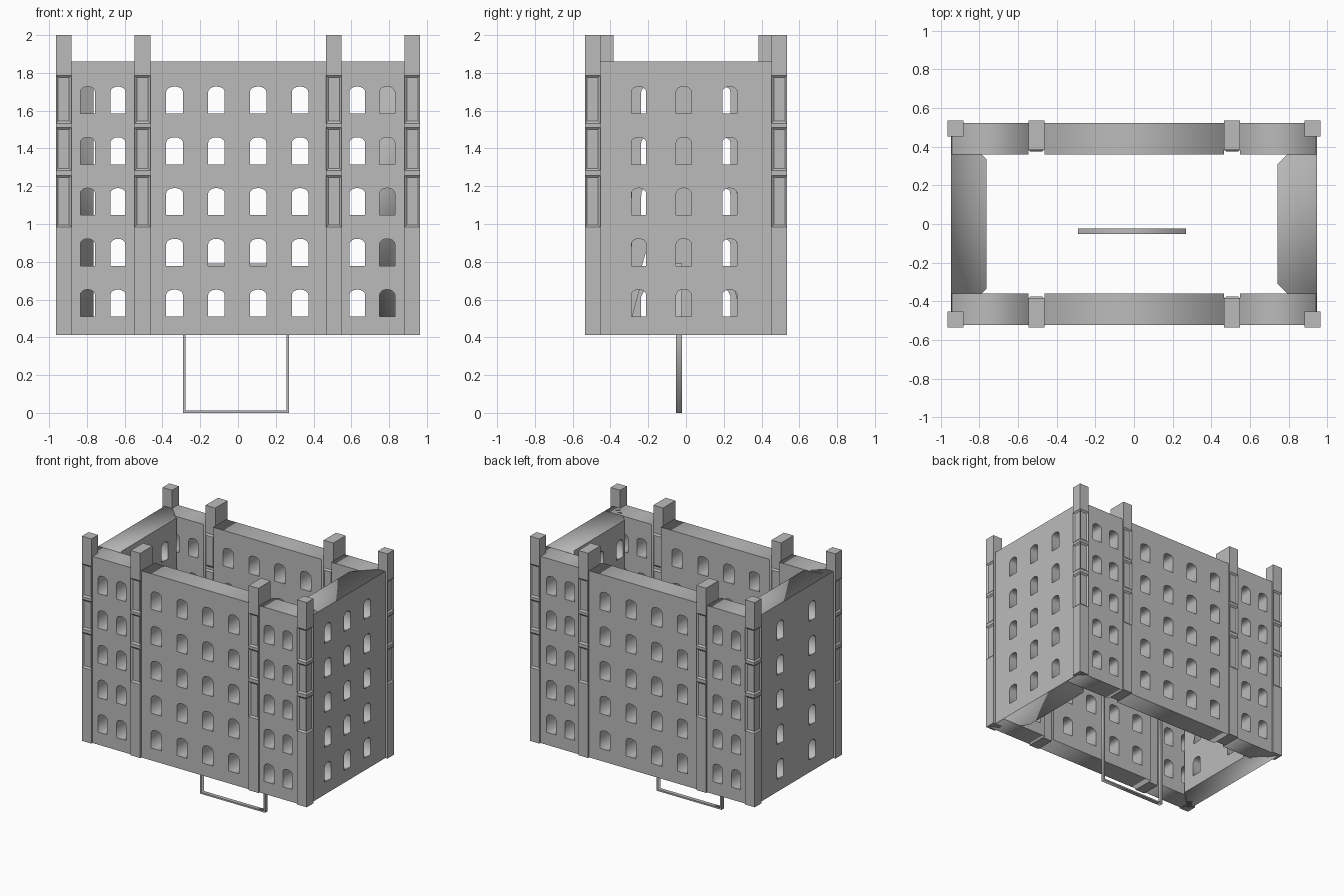
import bpy, bmesh, math
from mathutils import Vector

if "Cube" in bpy.data.objects:
    bpy.data.objects.remove(bpy.data.objects["Cube"])

stone = bpy.data.materials.new("grey stone")
stone.diffuse_color = (0.5, 0.5, 0.5, 1)
stone.use_nodes = True
stone.node_tree.nodes["Principled BSDF"].inputs["Base Color"].default_value = stone.diffuse_color

Z0, Z1, TOP = 0.413, 1.86, 2.0
ROWS = [0.510 + 0.2687 * i for i in range(5)]
PANELS = [(0.995, 1.245), (1.295, 1.50), (1.545, 1.775)]


def rect(u0, u1, z0, z1):
    return [(u0, z0), (u1, z0), (u1, z1), (u0, z1)]


def arch(u0, u1, z):
    # window outline: straight sides with a shallow curved head
    c, r = (u0 + u1) / 2, (u1 - u0) / 2
    head = [(c + r * math.cos(math.pi * k / 8), z + 0.115 + 0.028 * math.sin(math.pi * k / 8))
            for k in range(9)]
    return [(u0, z), (u1, z)] + head


def slab(name, outlines, d_out, d_in, along="x", mitre=None):
    # flat plate with holes, filled and extruded from a 2D curve, then stood upright
    cu = bpy.data.curves.new(name, 'CURVE')
    cu.dimensions = '2D'
    cu.fill_mode = 'BOTH'
    cu.extrude = 0.5
    for pts in outlines:
        s = cu.splines.new('POLY')
        s.points.add(len(pts) - 1)
        for p, (u, z) in zip(s.points, pts):
            p.co = (u, z, 0, 1)
        s.use_cyclic_u = True
    tmp = bpy.data.objects.new("tmp", cu)
    bpy.context.collection.objects.link(tmp)
    bpy.context.view_layer.update()
    ev = tmp.evaluated_get(bpy.context.evaluated_depsgraph_get())
    me = bpy.data.meshes.new_from_object(ev)
    bpy.data.objects.remove(tmp)
    bm = bmesh.new()
    bm.from_mesh(me)
    end = max(abs(u) for u, _ in outlines[0])
    for v in bm.verts:
        u, z, t = v.co
        d = d_out if t < 0 else d_in
        if mitre and t > 0 and abs(u) > end - 1e-4:
            u = math.copysign(mitre, u)
        v.co = (u, d, z) if along == "x" else (d, u, z)
    finish(name, bm, me)


def finish(name, bm, me=None):
    me = me or bpy.data.meshes.new(name)
    bmesh.ops.remove_doubles(bm, verts=bm.verts, dist=1e-5)
    bmesh.ops.recalc_face_normals(bm, faces=bm.faces)
    bm.to_mesh(me)
    bm.free()
    me.name = name
    me.materials.clear()
    me.materials.append(stone)
    ob = bpy.data.objects.new(name, me)
    bpy.context.collection.objects.link(ob)


def pillar(name, x0, x1, y0, y1, sunk, raised=()):
    # box with three panels on each listed side
    bm = bmesh.new()
    bmesh.ops.create_cube(bm, size=1)
    for v in bm.verts:
        v.co = (x1 if v.co.x > 0 else x0, y1 if v.co.y > 0 else y0, TOP if v.co.z > 0 else Z0)
    m = 0.012
    for a, b in PANELS:
        for z in (a - m, b + m):
            bmesh.ops.bisect_plane(bm, geom=bm.verts[:] + bm.edges[:] + bm.faces[:],
                                   plane_co=(0, 0, z), plane_no=(0, 0, 1))
    bm.normal_update()
    for dirs, depth in ((sunk, -0.01), (raised, 0.01)):
        for d in dirs:
            fs = [f for f in bm.faces if f.normal.dot(Vector(d)) > 0.9
                  and any(a < f.calc_center_median().z < b for a, b in PANELS)]
            if fs:
                bmesh.ops.inset_individual(bm, faces=fs, thickness=m, depth=depth,
                                           use_even_offset=True)
    finish(name, bm)


# front and back walls, three bays each, between the middle pillars
BAYS = {
    "left": (-0.942, -0.547, [(-0.835, -0.757), (-0.675, -0.596)]),
    "centre": (-0.464, 0.466, [(-0.38, -0.291), (-0.158, -0.071), (0.063, 0.15), (0.285, 0.372)]),
    "right": (0.549, 0.942, [(0.59, 0.673), (0.75, 0.83)]),
}
for side, s in (("front", -1), ("back", 1)):
    for bay, (u0, u1, wins) in BAYS.items():
        holes = [arch(a, b, z) for a, b in wins for z in ROWS]
        slab(f"{side}_wall_{bay}", [rect(u0, u1, Z0, Z1)] + holes, s * 0.522, s * 0.36)

# side walls with mitred ends
RIGHT = [(-0.289, -0.211), (-0.052, 0.028), (0.192, 0.271)]
LEFT = [(-0.237, -0.157), (0.155, 0.235)]
slab("right_wall", [rect(-0.513, 0.513, Z0, Z1)] + [arch(a, b, z) for a, b in RIGHT for z in ROWS],
     0.946, 0.743, "y", 0.311)
slab("left_wall", [rect(-0.518, 0.518, Z0, Z1)] + [arch(a, b, z) for a, b in LEFT for z in ROWS],
     -0.946, -0.764, "y", 0.336)

# corner and middle pillars
for fb, sy in (("front", -1), ("back", 1)):
    for lr, sx in (("left", -1), ("right", 1)):
        xs = sorted((sx * 0.882, sx * 0.964))
        ys = sorted((sy * 0.453, sy * 0.535))
        pillar(f"{fb}_{lr}_corner_pillar", *xs, *ys, [(0, sy, 0), (sx, 0, 0)])
        x0 = -0.547 if sx < 0 else 0.466
        ys = sorted((sy * 0.384, sy * 0.535))
        pillar(f"{fb}_{lr}_middle_pillar", x0, x0 + 0.083, *ys, [(0, sy, 0)], [(0, -sy, 0)])

# thin hanging frame in the middle
slab("hanging_frame", [rect(-0.29, 0.269, 0, 0.79), rect(-0.278, 0.257, 0.012, 0.778)],
     -0.052, -0.022)
